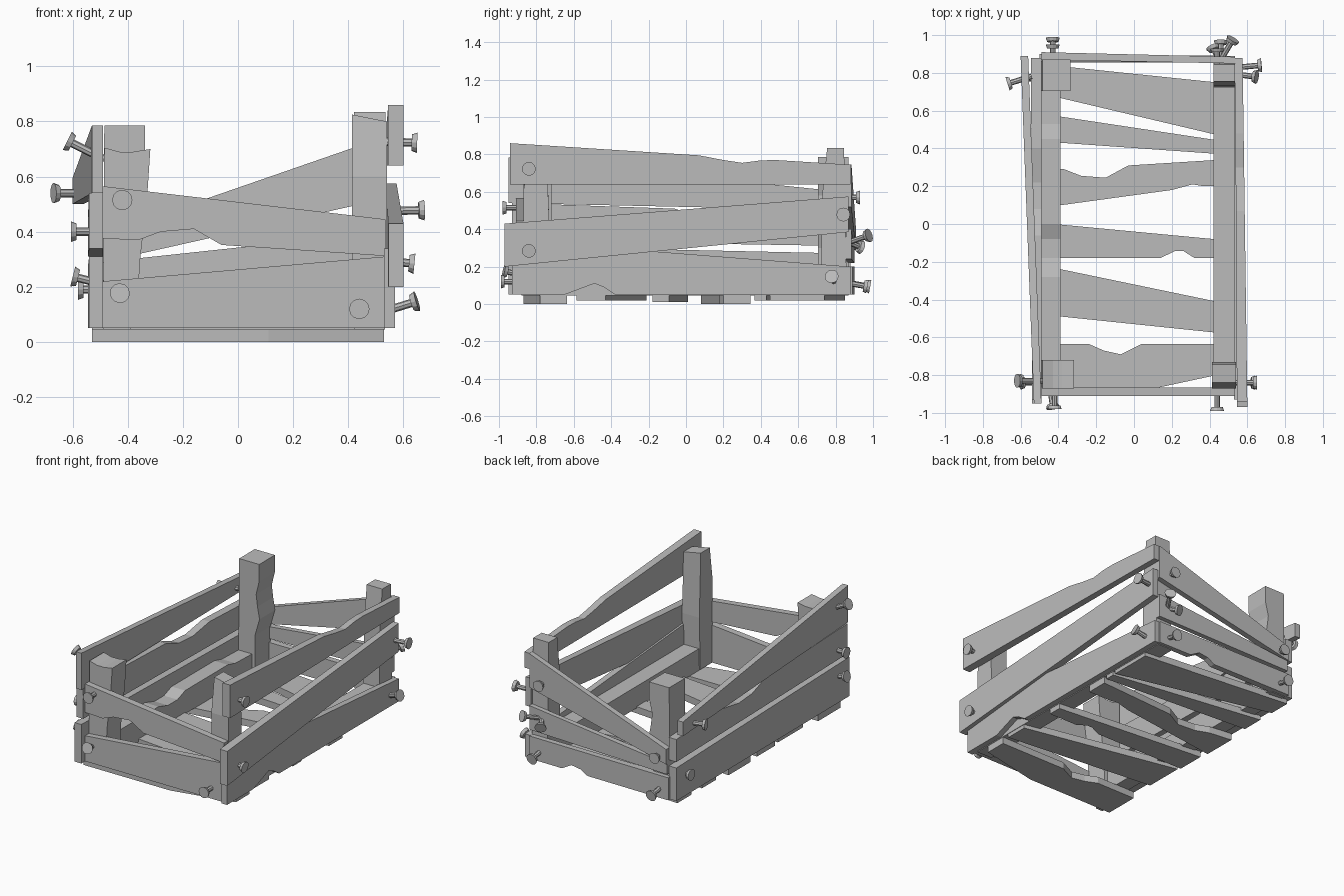
import bpy, bmesh
from mathutils import Vector, Matrix

grey = bpy.data.materials.new("weathered_grey")
grey.diffuse_color = (0.5, 0.5, 0.5, 1)


def finish(name, bm):
    bmesh.ops.recalc_face_normals(bm, faces=bm.faces)
    me = bpy.data.meshes.new(name)
    bm.to_mesh(me)
    bm.free()
    me.materials.append(grey)
    ob = bpy.data.objects.new(name, me)
    bpy.context.collection.objects.link(ob)
    return ob


def slab(name, outline, place):
    """Outline (u, v) extruded between two sides; place(u, v, side) gives xyz."""
    bm = bmesh.new()
    a, b = [[bm.verts.new(place(u, v, s)) for u, v in outline] for s in (0, 1)]
    bm.faces.new(a)
    bm.faces.new(b[::-1])
    n = len(a)
    for i in range(n):
        j = (i + 1) % n
        bm.faces.new((a[i], b[i], b[j], a[j]))
    return finish(name, bm)


def side_plank(name, outline, front, back):
    """Plank along y; front/back are (x0, x1) at each end."""
    def place(u, v, s):
        t = (u + 0.95) / 1.83
        return (front[s] + (back[s] - front[s]) * t, u, v)
    slab(name, outline, place)


def end_plank(name, outline, left, right):
    """Plank along x; left/right are (y0, y1) at each end."""
    def place(u, v, s):
        t = (u + 0.5) / 1.03
        return (u, left[s] + (right[s] - left[s]) * t, v)
    slab(name, outline, place)


def nail(name, base, head):
    base, head = Vector(base), Vector(head)
    d = head - base
    rot = d.to_track_quat('Z', 'Y').to_matrix().to_4x4()
    bm = bmesh.new()
    bmesh.ops.create_cone(bm, cap_ends=True, segments=8, radius1=0.015, radius2=0.015,
                          depth=d.length + 0.04,
                          matrix=Matrix.Translation((base + head) / 2 - d.normalized() * 0.02) @ rot)
    bmesh.ops.create_cone(bm, cap_ends=True, segments=12, radius1=0.03, radius2=0.037,
                          depth=0.02, matrix=Matrix.Translation(head) @ rot)
    finish(name, bm)


# Right side planks
side_plank("right_lower_plank", [(-.93, .05), (-.65, .05), (-.57, .08), (-.49, .11), (-.44, .09),
           (-.38, .05), (.88, .05), (.88, .2), (-.93, .34)], (.53, .57), (.53, .57))
side_plank("right_middle_plank", [(-.97, .2), (.87, .385), (.87, .575), (-.97, .43)],
           (.545, .6), (.535, .575))
side_plank("right_upper_plank", [(-.94, .64), (.88, .64), (.88, .745), (.48, .77), (.4, .768),
           (.3, .755), (.2, .77), (.07, .795), (-.94, .86)], (.545, .6), (.535, .575))

# Left side planks
side_plank("left_lower_plank", [(-.95, .05), (.88, .05), (.88, .27), (-.95, .31)],
           (-.54, -.49), (-.545, -.49))
side_plank("left_middle_plank", [(-.93, .34), (.88, .31), (.88, .46), (.4, .48), (.22, .45),
           (.08, .46), (-.06, .51), (-.93, .54)], (-.54, -.49), (-.545, -.49))
side_plank("left_upper_plank", [(-.95, .54), (.89, .5), (.89, .595), (-.95, .785)],
           (-.53, -.49), (-.6, -.56))

# Front planks
end_plank("front_lower_plank", [(-.49, .05), (.535, .05), (.535, .31), (-.49, .22)],
          (-.91, -.865), (-.91, -.865))
end_plank("front_upper_plank", [(-.49, .375), (-.36, .37), (-.28, .4), (-.16, .41), (-.06, .352),
          (.535, .312), (.535, .445), (-.49, .565)], (-.91, -.865), (-.91, -.865))

# Back planks
end_plank("back_lower_plank", [(-.5, .05), (.1, .05), (.15, .08), (.22, .09), (.29, .05),
          (.535, .05), (.535, .2), (-.5, .2)], (.855, .9), (.855, .89))
end_plank("back_middle_plank", [(-.49, .22), (.535, .24), (.535, .4), (-.49, .29)],
          (.86, .9), (.855, .885))
end_plank("back_upper_plank", [(-.49, .29), (.535, .52), (.535, .745), (-.49, .39)],
          (.87, .91), (.85, .885))

# Floor slats: top-view outlines, each with its own underside height
X0, X1 = -.53, .53
slats = [
    ([(X0, .70), (X1, .45), (X1, .74), (X0, .85)], .02),
    ([(X0, .44), (X1, .365), (X1, .43), (X0, .59)], .02),
    ([(X0, .08), (.2, .18), (.31, .21), (.37, .2), (X1, .2), (X1, .345), (-.03, .31),
      (-.15, .245), (-.28, .255), (-.37, .29), (X0, .31)], 0),
    ([(X0, -.18), (.14, -.18), (.22, -.142), (.26, -.142), (.32, -.18), (X1, -.18),
      (X1, -.09), (X0, .01)], .01),
    ([(X0, -.475), (X1, -.585), (X1, -.43), (X0, -.21)], .02),
    ([(X0, -.87), (.11, -.87), (X1, -.78), (X1, -.635), (.04, -.635), (-.07, -.69),
      (-.16, -.67), (-.24, -.635), (X0, -.635)], 0),
]
for i, (outline, z) in enumerate(slats):
    slab(f"floor_slat_{i + 1}", outline, lambda u, v, s, z=z: (u, v, z + s * .045))

# Bottom rails
slab("left_rail", [(-.88, .045), (.87, .045), (.87, .17), (.53, .18), (.45, .2), (0, .2),
     (-.08, .17), (-.18, .17), (-.28, .2), (-.88, .2)],
     lambda u, v, s: (-.49 + .1 * s, u, v))
slab("right_rail", [(-.88, .045), (.87, .045), (.87, .19), (-.88, .19)],
     lambda u, v, s: (.42 + .113 * s, u, v))

# Corner posts: profiles in x-z or y-z
slab("front_left_post", [(-.49, .05), (-.37, .05), (-.355, .3), (-.33, .52), (-.318, .7),
     (-.38, .69), (-.43, .69), (-.485, .705)],
     lambda u, v, s: (u, -.87 + .15 * s, v))
slab("back_left_post", [(-.49, .05), (-.37, .05), (-.37, .3), (-.335, .42), (-.35, .5),
     (-.36, .58), (-.338, .67), (-.337, .785), (-.485, .785)],
     lambda u, v, s: (u, .705 + .165 * s, v))
slab("front_right_post", [(-.87, .05), (-.74, .05), (-.73, .4), (-.745, .825), (-.84, .825),
     (-.87, .6)], lambda u, v, s: (.413 + .127 * s, u, v - .025 * s * (v > .8)))
slab("back_right_post", [(.72, .05), (.86, .05), (.845, .835), (.755, .835), (.73, .6)],
     lambda u, v, s: (.42 + .115 * s, u, v))

# Nails: (base, head centre)
nails = {
    "front": [((-.42, -.9, .515), (-.42, -.97, .515)), ((-.44, -.9, .16), (-.43, -.965, .175)),
              ((.44, -.9, .12), (.44, -.98, .12))],
    "right": [((.58, -.84, .725), (.64, -.84, .723)), ((.58, -.84, .29), (.63, -.84, .285)),
              ((.56, .79, .12), (.64, .78, .145)), ((.56, .83, .475), (.665, .84, .478))],
    "left": [((-.52, -.83, .68), (-.61, -.83, .725)), ((-.58, .77, .54), (-.66, .745, .54)),
             ((-.53, -.83, .4), (-.595, -.83, .4)), ((-.53, -.84, .22), (-.59, -.84, .235)),
             ((-.54, .77, .19), (-.57, .77, .19))],
    "back": [((.44, .87, .57), (.44, .92, .57)), ((.46, .87, .33), (.52, .97, .365)),
             ((.45, .87, .33), (.42, .93, .305)), ((.46, .88, .11), (.46, .96, .095)),
             ((-.43, .89, .33), (-.43, .94, .33)), ((-.43, .89, .11), (-.43, .975, .095))],
}
for side, items in nails.items():
    for i, (base, head) in enumerate(items):
        nail(f"{side}_nail_{i + 1}", base, head)
